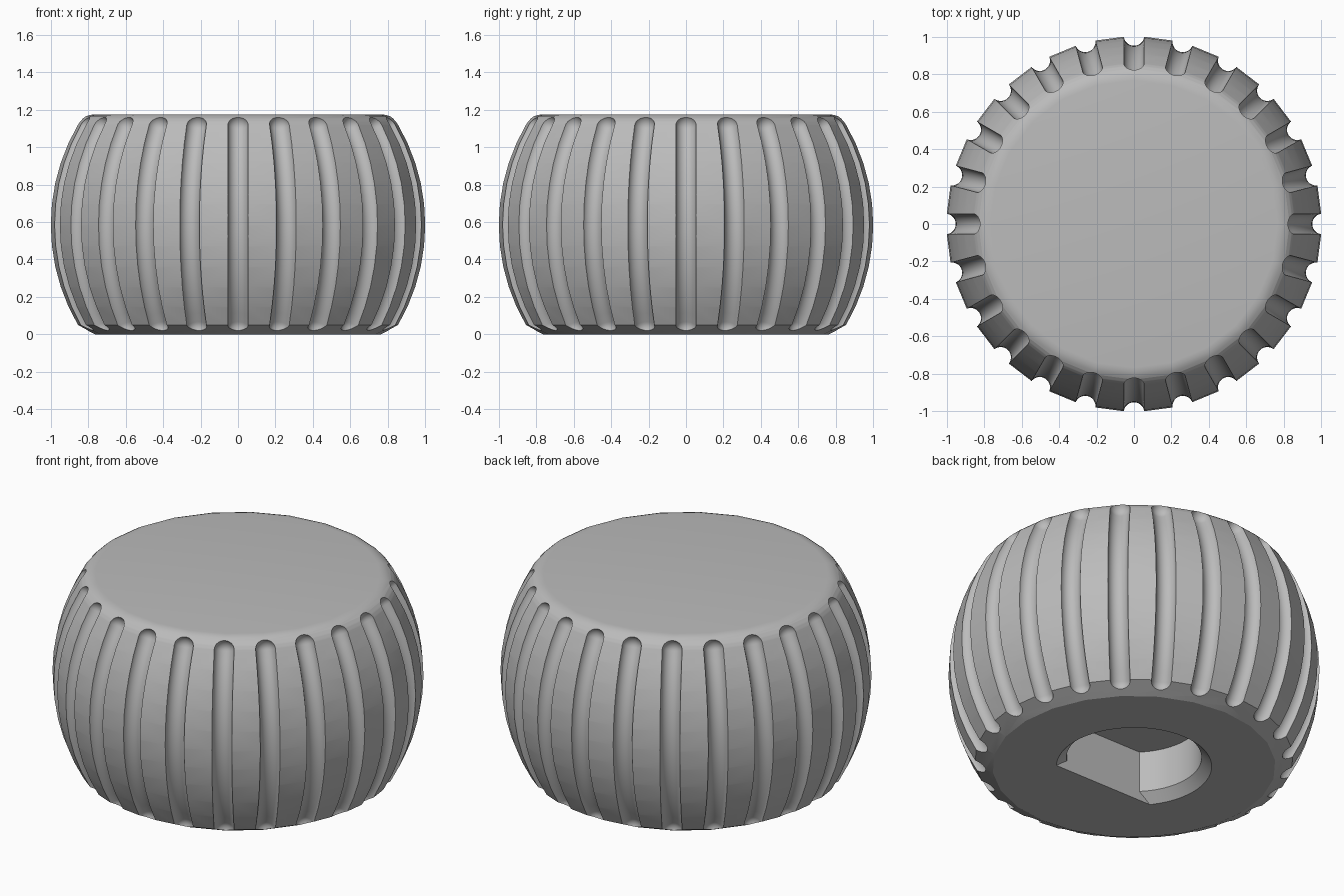
import bpy, bmesh, math

if "Cube" in bpy.data.objects:
    bpy.data.objects.remove(bpy.data.objects["Cube"])

SIDES = 24                     # ribs and grooves around the knob
ARC_R, ARC_X, MID_Z = 1.06, -0.052, 0.585   # bulging side arc
END = 0.53                     # half angle of the side arc
RIM = 0.11                     # top rim rounding


def lathe(profile, steps):
    """Closed solid of revolution around z from (radius, z) points."""
    bm = bmesh.new()
    rings = []
    for r, z in profile:
        if r < 1e-6:
            rings.append([bm.verts.new((0, 0, z))])
        else:
            rings.append([bm.verts.new((r * math.cos(2 * math.pi * i / steps),
                                        r * math.sin(2 * math.pi * i / steps), z))
                          for i in range(steps)])
    for a, b in zip(rings, rings[1:]):
        for i in range(steps):
            j = (i + 1) % steps
            quad = [a[i % len(a)], a[j % len(a)], b[j % len(b)], b[i % len(b)]]
            bm.faces.new(list(dict.fromkeys(quad)))
    for ring in (rings[0], rings[-1]):
        if len(ring) > 1:
            bm.faces.new(ring)
    bmesh.ops.recalc_face_normals(bm, faces=bm.faces)
    return bm


def make_object(name, bm):
    mesh = bpy.data.meshes.new(name)
    bm.to_mesh(mesh)
    bm.free()
    obj = bpy.data.objects.new(name, mesh)
    bpy.context.collection.objects.link(obj)
    return obj


grey = bpy.data.materials.new("grey plastic")
grey.diffuse_color = (0.5, 0.5, 0.5, 1)
grey.use_nodes = True
grey.node_tree.nodes["Principled BSDF"].inputs["Base Color"].default_value = grey.diffuse_color

# Knob body: chamfered foot, bulging side, rounded top rim
profile = [(0.765, 0.0)]
for i in range(11):
    a = -END + 2 * END * i / 10
    profile.append((ARC_X + ARC_R * math.cos(a), MID_Z + ARC_R * math.sin(a)))
r0, z0 = profile[-1]
for i in range(1, 6):
    a = END + (math.pi / 2 - END) * i / 5
    profile.append((r0 + RIM * (math.cos(a) - math.cos(END)),
                    z0 + RIM * (math.sin(a) - math.sin(END))))
knob = make_object("knob_body", lathe(profile, SIDES))
knob.data.materials.append(grey)

# Grip grooves: capsules bent along the side arc
groove_r = 0.055
low, high = -0.575, 0.562
capsule = []
for i in range(9):
    a = -math.pi / 2 + math.pi / 2 * i / 8
    capsule.append((groove_r * math.cos(a), low + groove_r * math.sin(a)))
for i in range(1, 20):
    capsule.append((groove_r, low + (high - low) * i / 20))
for i in range(9):
    a = math.pi / 2 * i / 8
    capsule.append((groove_r * math.cos(a), high + groove_r * math.sin(a)))

grooves = bmesh.new()
for k in range(SIDES):
    turn = 2 * math.pi * k / SIDES
    c, s = math.cos(turn), math.sin(turn)
    one = lathe(capsule, 28)
    for v in one.verts:
        a = v.co.z / ARC_R
        x = ARC_X + (ARC_R + v.co.x) * math.cos(a)
        z = MID_Z + (ARC_R + v.co.x) * math.sin(a)
        y = v.co.y
        v.co = (x * c - y * s, x * s + y * c, z)
    temp = bpy.data.meshes.new("temp")
    one.to_mesh(temp)
    one.free()
    grooves.from_mesh(temp)
    bpy.data.meshes.remove(temp)
groove_cutter = make_object("groove_cutter", grooves)

# D-shaped shaft socket with a countersunk mouth
socket = lathe([(0.48, -0.06), (0.42, 0.0), (0.365, 0.055), (0.365, 0.30)], 60)
cut = bmesh.ops.bisect_plane(socket, geom=socket.verts[:] + socket.edges[:] + socket.faces[:],
                             plane_co=(0, -0.26, 0), plane_no=(0, -1, 0), clear_outer=True)
bmesh.ops.holes_fill(socket, edges=[e for e in socket.edges if e.is_boundary])
bmesh.ops.recalc_face_normals(socket, faces=socket.faces)
socket_cutter = make_object("socket_cutter", socket)

# Apply the cuts
for cutter in (groove_cutter, socket_cutter):
    cutter.data.materials.append(grey)
    mod = knob.modifiers.new(cutter.name, 'BOOLEAN')
    mod.operation = 'DIFFERENCE'
    mod.solver = 'EXACT'
    mod.object = cutter
    cutter.hide_render = True
bpy.context.view_layer.objects.active = knob
knob.select_set(True)
for mod in list(knob.modifiers):
    bpy.ops.object.modifier_apply(modifier=mod.name)
for cutter in (groove_cutter, socket_cutter):
    bpy.data.objects.remove(cutter)

bpy.ops.object.shade_smooth_by_angle(angle=math.radians(14.5))
